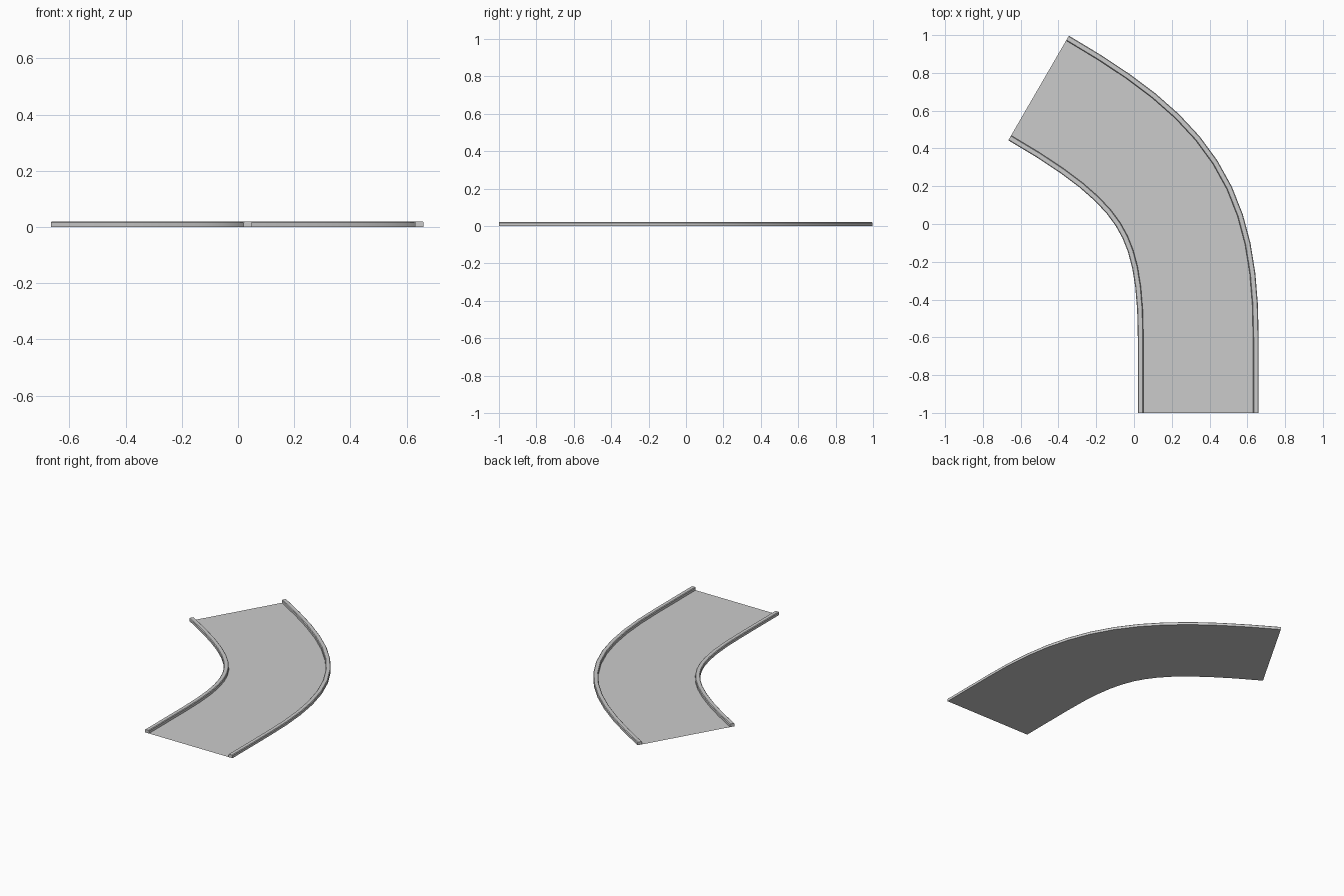
import bpy
import bmesh
from mathutils import Vector

cube = bpy.data.objects.get("Cube")
if cube:
    bpy.data.objects.remove(cube, do_unlink=True)

HALF_WIDTH = 0.32
CURB_WIDTH = 0.03
CURB_HEIGHT = 0.02
CHAMFER = 0.004
STEPS = 12


def make_material(name, value):
    mat = bpy.data.materials.new(name)
    mat.use_nodes = True
    color = (value, value, value, 1)
    mat.diffuse_color = color
    mat.node_tree.nodes["Principled BSDF"].inputs["Base Color"].default_value = color
    return mat


gray = make_material("concrete gray", 0.6)


def centre_line():
    """Straight lead-in, then a cubic bend; gives points and outward normals."""
    a, b = Vector((0.34, -0.6)), Vector((0.34, 0.068))
    c, d = Vector((0.175, 0.326)), Vector((-0.505, 0.72))
    line = [(Vector((0.34, -1)), Vector((1, 0)))]
    for i in range(STEPS + 1):
        t = i / STEPS
        s = 1 - t
        point = a * s**3 + b * 3 * s * s * t + c * 3 * s * t * t + d * t**3
        tangent = ((b - a) * s * s + (c - b) * 2 * s * t + (d - c) * t * t).normalized()
        line.append((point, Vector((tangent.y, -tangent.x))))
    return line


def sweep(name, profile, closed):
    """Sweep (offset, height) points along the centre line."""
    bm = bmesh.new()
    rings = [[bm.verts.new((*(p + n * off), z)) for off, z in profile]
             for p, n in centre_line()]
    count = len(profile)
    for r0, r1 in zip(rings, rings[1:]):
        for j in range(count if closed else count - 1):
            k = (j + 1) % count
            bm.faces.new((r0[j], r0[k], r1[k], r1[j]))
    if closed:
        bm.faces.new(rings[0])
        bm.faces.new(rings[-1])
        bmesh.ops.recalc_face_normals(bm, faces=bm.faces)
    mesh = bpy.data.meshes.new(name)
    bm.to_mesh(mesh)
    bm.free()
    mesh.materials.append(gray)
    obj = bpy.data.objects.new(name, mesh)
    bpy.context.collection.objects.link(obj)
    bpy.ops.object.select_all(action="DESELECT")
    obj.select_set(True)
    bpy.context.view_layer.objects.active = obj
    bpy.ops.object.shade_smooth_by_angle(angle=0.5)


# Road surface between the curbs
inner = HALF_WIDTH - CURB_WIDTH
sweep("road_surface", [(-inner, 0), (inner, 0)], closed=False)

# Raised curbs with chamfered top edges
curb = [(inner, 0), (HALF_WIDTH, 0),
        (HALF_WIDTH, CURB_HEIGHT - CHAMFER), (HALF_WIDTH - CHAMFER, CURB_HEIGHT),
        (inner + CHAMFER, CURB_HEIGHT), (inner, CURB_HEIGHT - CHAMFER)]
for name, side in (("outer_curb", 1), ("inner_curb", -1)):
    sweep(name, [(side * off, z) for off, z in curb], closed=True)
